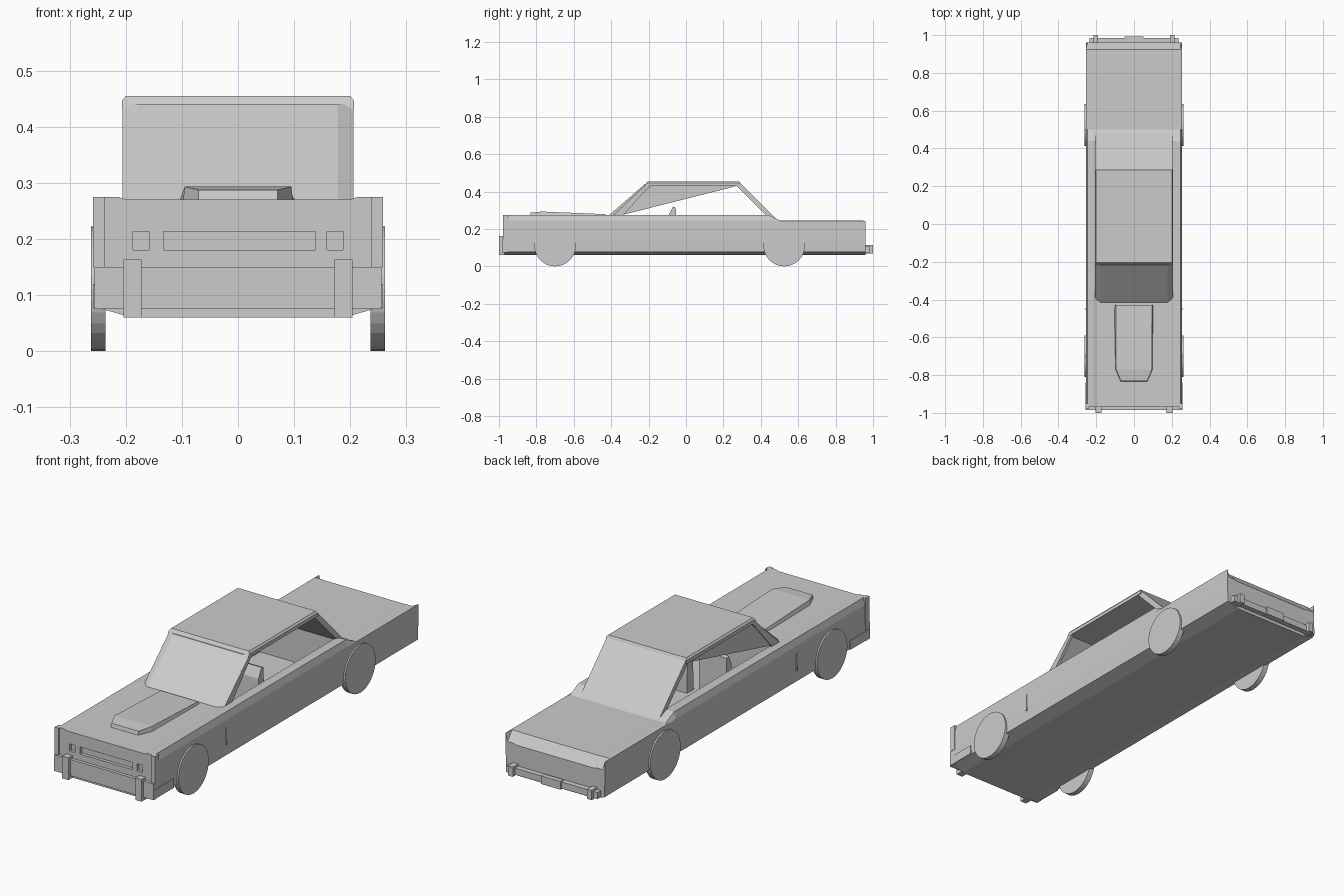
import bpy, bmesh, math

if "Cube" in bpy.data.objects:
    bpy.data.objects.remove(bpy.data.objects["Cube"])


def make(name, verts, faces):
    me = bpy.data.meshes.new(name)
    bm = bmesh.new()
    vs = [bm.verts.new(v) for v in verts]
    for f in faces:
        bm.faces.new([vs[i] for i in f])
    bmesh.ops.recalc_face_normals(bm, faces=bm.faces)
    bm.to_mesh(me)
    bm.free()
    ob = bpy.data.objects.new(name, me)
    bpy.context.collection.objects.link(ob)
    return ob


def loft(name, rings):
    """Closed solid through equal-length rings, capped at both ends."""
    n = len(rings[0])
    verts = [v for r in rings for v in r]
    faces = [(k * n + i, k * n + (i + 1) % n, (k + 1) * n + (i + 1) % n, (k + 1) * n + i)
             for k in range(len(rings) - 1) for i in range(n)]
    faces += [tuple(range(n)), tuple(range((len(rings) - 1) * n, len(rings) * n))]
    return make(name, verts, faces)


def box(name, x0, x1, y0, y1, z0, z1):
    return loft(name, [[(x0, y0, z), (x1, y0, z), (x1, y1, z), (x0, y1, z)] for z in (z0, z1)])


def prism(name, x0, x1, pts):
    """Side profile (y, z) extruded across x."""
    return loft(name, [[(x, y, z) for y, z in pts] for x in (x0, x1)])


def pair(fn, name, x0, x1, *args):
    """Build a part on both sides of the car."""
    for side, s in (("right", 1), ("left", -1)):
        fn(f"{side}_{name}", *sorted((s * x0, s * x1)), *args)


# Body shell lofted from front to rear
def section(y, shoulder, rim, deck):
    half = [(.19, .06), (.252, .078), (.255, .15), (.255, shoulder),
            (.246, rim), (.215, rim), (.20, deck)]
    return [(x, y, z) for x, z in half] + [(-x, y, z) for x, z in reversed(half)]


body = loft("body", [section(-.97, .245, .275, .27), section(.44, .245, .275, .27),
                     section(.50, .243, .246, .245), section(.925, .243, .246, .245),
                     section(.96, .243, .205, .20)])

# Cabin tub and grille recesses cut from the body
cuts = [box("tub_cutter", -.195, .195, -.37, .44, .10, .40),
        box("grille_cutter", -.133, .138, -1.0, -.955, .18, .213)]
cuts += [box("lamp_cutter", x - .014, x + .014, -1.0, -.955, .18, .213) for x in (-.173, .173)]
bpy.context.view_layer.objects.active = body
for c in cuts:
    c.hide_render = True
    m = body.modifiers.new("cut", 'BOOLEAN')
    m.operation, m.object, m.solver = 'DIFFERENCE', c, 'EXACT'
    bpy.ops.object.modifier_apply(modifier=m.name)
    bpy.data.objects.remove(c)

# Hood scoop
loft("hood_scoop", [
    [(-.07, -.835, .268), (.07, -.835, .268), (.07, -.83, .287), (-.07, -.83, .287)],
    [(-.098, -.77, .268), (.098, -.77, .268), (.095, -.77, .293), (-.095, -.77, .293)],
    [(-.105, -.43, .265), (.105, -.43, .265), (.095, -.43, .279), (-.095, -.43, .279)]])

# Roof slab with tapered edges
loft("roof", [[(-x, y0, z), (x, y0, z), (x, y1, z), (-x, y1, z)]
              for x, y0, y1, z in ((.207, -.222, .295, .430), (.207, -.212, .29, .446),
                                   (.20, -.205, .285, .455))])

# Windshield wrapped around the corners, with pillars behind it
loft("windshield", [
    [(-.205, -.395, .268), (-.178, -.418, .268), (.178, -.418, .268),
     (.205, -.395, .268), (.205, -.375, .268), (-.205, -.375, .268)],
    [(-.205, -.21, .44), (-.178, -.22, .44), (.178, -.22, .44),
     (.205, -.21, .44), (.205, -.195, .44), (-.205, -.195, .44)]])
pair(prism, "front_pillar", .193, .206,
     [(-.395, .268), (-.34, .268), (-.19, .435), (-.215, .435)])

# Quarter glass on the left side
prism("left_side_glass", -.203, -.198, [(-.34, .275), (-.19, .432), (.28, .432)])

# Rear window
prism("rear_window", -.203, .203, [(.27, .432), (.292, .445), (.49, .245), (.455, .245)])

# Seats
pair(prism, "seat", .03, .17, [(-.10, .10), (-.05, .10), (-.055, .315), (-.07, .32), (-.092, .275)])

# Front bumper, guards and corner caps
box("front_bumper", -.256, .256, -.985, -.955, .075, .15)
pair(box, "bumper_wrap", .24, .258, -.98, -.84, .078, .12)
pair(box, "front_guard", .172, .204, -1.0, -.965, .06, .163)
pair(box, "front_corner_cap", .238, .258, -.978, -.95, .15, .275)

# Rear bumper, guards and plate
box("rear_bumper", -.235, .235, .95, .985, .075, .105)
pair(box, "rear_guard", .19, .215, .955, 1.0, .07, .115)
box("rear_plate", -.05, .05, .97, .993, .072, .11)

# Fender vents
pair(box, "fender_vent", .25, .258, -.455, -.445, .13, .21)

# Wheels
for end, y in (("front", -.70), ("rear", .525)):
    for side, s in (("right", 1), ("left", -1)):
        bpy.ops.mesh.primitive_cylinder_add(vertices=32, radius=.111, depth=.026,
                                            location=(s * .249, y, .111),
                                            rotation=(0, math.pi / 2, 0))
        bpy.context.object.name = f"{end}_{side}_wheel"
